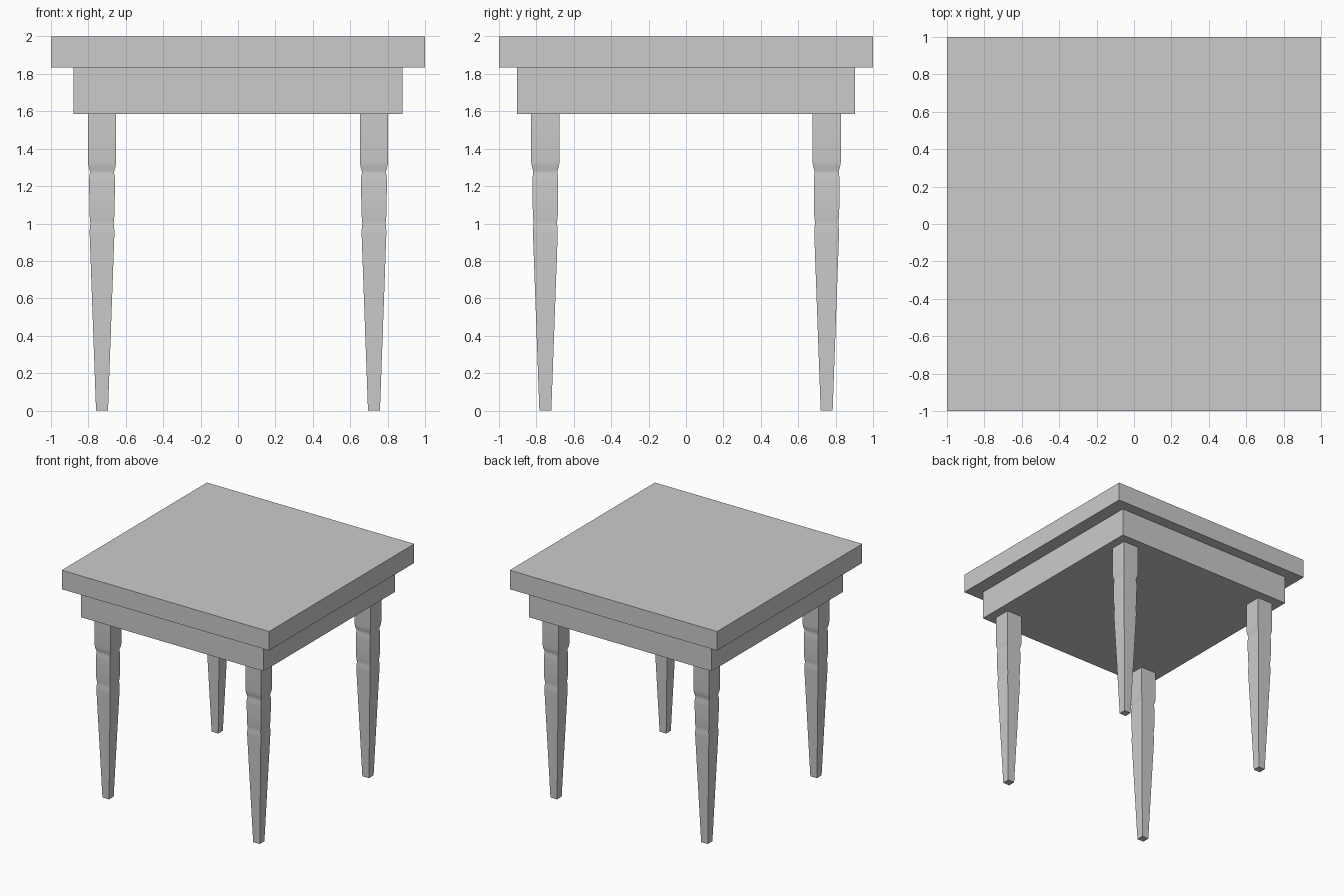
import bpy, bmesh, math

if "Cube" in bpy.data.objects:
    bpy.data.objects.remove(bpy.data.objects["Cube"])

# Leg profile: (height, half width) from foot to apron
LEG_PROFILE = [(0, .032), (.94, .066), (.965, .066), (.985, .064), (1.0, .0625),
               (1.02, .064), (1.05, .067), (1.13, .068), (1.22, .069), (1.25, .068),
               (1.27, .0645), (1.285, .066), (1.305, .072), (1.33, .0755), (1.585, .0755)]


def finish(name, bm, location=(0, 0, 0)):
    bmesh.ops.recalc_face_normals(bm, faces=bm.faces)
    mesh = bpy.data.meshes.new(name)
    bm.to_mesh(mesh)
    bm.free()
    obj = bpy.data.objects.new(name, mesh)
    obj.location = location
    bpy.context.collection.objects.link(obj)
    return obj


def slab(name, half_x, half_y, z0, z1):
    bm = bmesh.new()
    bmesh.ops.create_cube(bm, size=2)
    bmesh.ops.scale(bm, vec=(half_x, half_y, (z1 - z0) / 2), verts=bm.verts)
    return finish(name, bm, (0, 0, (z0 + z1) / 2))


def leg(name, x, y):
    # Stack square rings along the profile and bridge them
    bm = bmesh.new()
    rings = [[bm.verts.new((sx * h, sy * h, z))
              for sx, sy in ((-1, -1), (1, -1), (1, 1), (-1, 1))]
             for z, h in LEG_PROFILE]
    for a, b in zip(rings, rings[1:]):
        for i in range(4):
            j = (i + 1) % 4
            bm.faces.new((a[i], a[j], b[j], b[i]))
    bm.faces.new(rings[0])
    bm.faces.new(rings[-1])
    obj = finish(name, bm, (x, y, 0))
    # Soft turned notches, crisp vertical corners
    bpy.ops.object.select_all(action='DESELECT')
    obj.select_set(True)
    bpy.context.view_layer.objects.active = obj
    bpy.ops.object.shade_smooth_by_angle(angle=math.radians(40))


# Table top and solid apron
slab("table_top", 1.0, 1.0, 1.834, 2.0)
slab("apron", .88, .904, 1.585, 1.834)

# Four legs
for side, sx in (("left", -1), ("right", 1)):
    for end, sy in (("front", -1), ("back", 1)):
        leg(f"{end}_{side}_leg", sx * .727, sy * .752)
